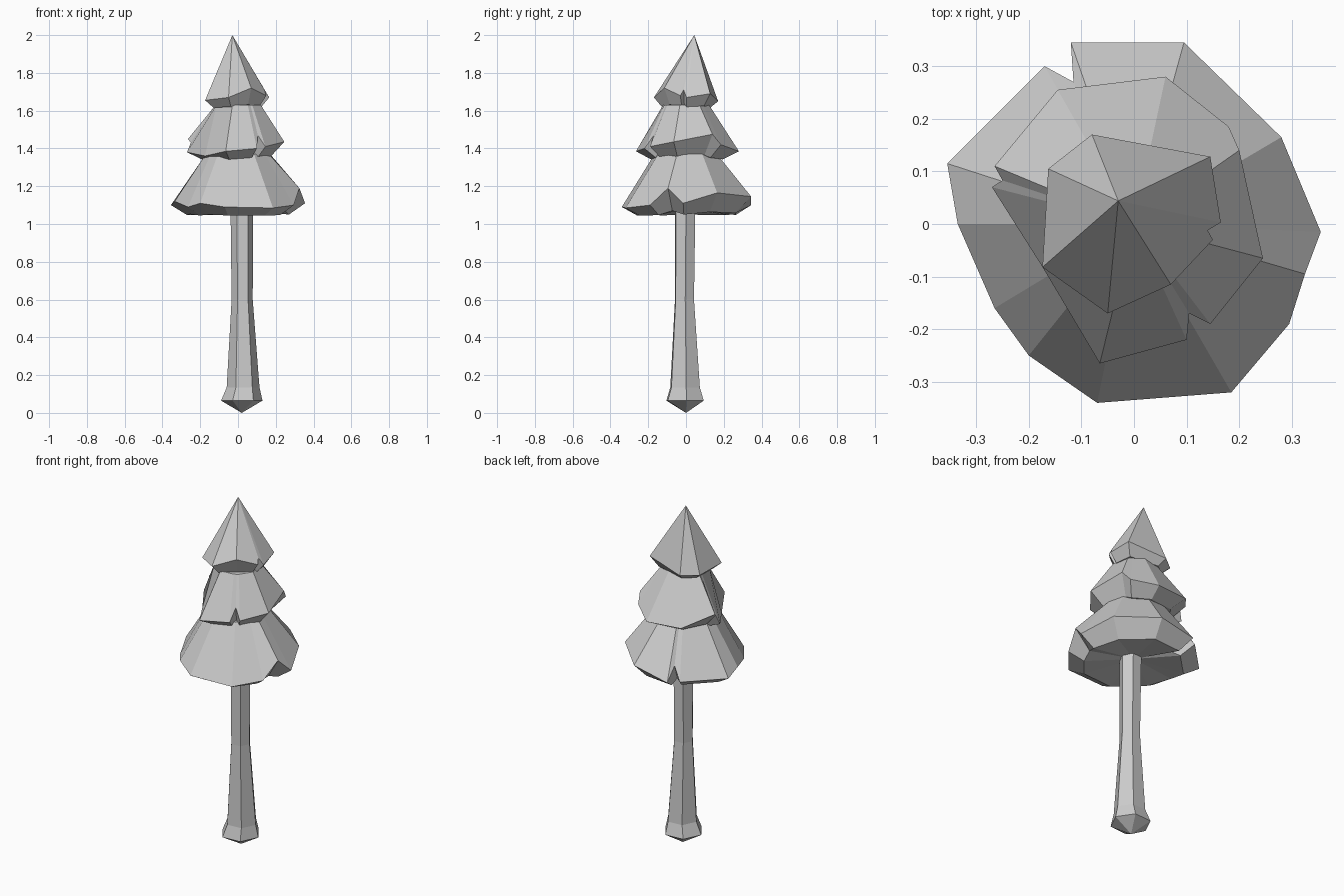
import bpy, bmesh
from math import cos, sin, atan2, hypot, radians

if "Cube" in bpy.data.objects:
    bpy.data.objects.remove(bpy.data.objects["Cube"])


def loft(name, rings, bottom, top=None):
    """Join closed rings (bottom to top); close with a bottom point and a top point or cap."""
    bm = bmesh.new()
    loops = [[bm.verts.new(p) for p in r] for r in rings]
    n = len(loops[0])
    for a, b in zip(loops, loops[1:]):
        for i in range(n):
            j = (i + 1) % n
            bm.faces.new((a[i], a[j], b[j], b[i]))
    tip = bm.verts.new(bottom)
    for i in range(n):
        bm.faces.new((loops[0][(i + 1) % n], loops[0][i], tip))
    if top:
        tip = bm.verts.new(top)
        for i in range(n):
            bm.faces.new((loops[-1][i], loops[-1][(i + 1) % n], tip))
    else:
        bm.faces.new(loops[-1])
    bmesh.ops.recalc_face_normals(bm, faces=bm.faces)
    mesh = bpy.data.meshes.new(name)
    bm.to_mesh(mesh)
    bm.free()
    obj = bpy.data.objects.new(name, mesh)
    bpy.context.collection.objects.link(obj)


def circle_like(rim, radius, z):
    """Ring of even radius at the same bearings as the rim points."""
    return [(x / hypot(x, y) * radius, y / hypot(x, y) * radius, z) for x, y, _ in rim]


def tier(name, rim, under_scale, under_z, centre_z, neck=None, tip=None):
    under = [(x * under_scale, y * under_scale, under_z + 0.25 * (z - rim[0][2]))
             for x, y, z in rim]
    rings = [under, rim]
    if neck:
        rings.append(circle_like(rim, *neck))
    loft(name, rings, (0, 0, centre_z), tip)


# trunk: leaning hexagonal column with a flared, pointed foot
trunk = [(0.02, -0.005, 0.11, 0.065), (0.027, -0.005, 0.087, 0.135),
         (0.022, -0.008, 0.056, 0.6), (0.02, -0.004, 0.06, 1.12)]
loft("trunk", [[(cx + r * cos(radians(60 * i + 4)), cy + r * sin(radians(60 * i + 4)), z)
                for i in range(6)] for cx, cy, r, z in trunk], (0.02, 0, 0))

# lower foliage skirt
lower = [(.355, -.015, 1.11), (.28, .165, 1.165), (.095, .345, 1.145), (-.12, .345, 1.10),
         (-.115, .27, 1.17), (-.17, .30, 1.10), (-.355, .115, 1.10), (-.335, 0, 1.12),
         (-.265, -.16, 1.09), (-.20, -.25, 1.11), (-.07, -.34, 1.09), (.185, -.32, 1.085),
         (.295, -.19, 1.10), (.325, -.095, 1.19)]
tier("lower_foliage", lower, 0.76, 1.05, 1.08, neck=(0.17, 1.37))

# middle foliage skirt
middle = [(.245, -.065, 1.435), (.20, .14, 1.475), (.18, .185, 1.42), (.06, .28, 1.385),
          (-.145, .255, 1.39), (-.265, .11, 1.45), (-.25, .083, 1.43), (-.27, .07, 1.38),
          (-.175, -.08, 1.36), (-.065, -.265, 1.385), (.10, -.22, 1.40), (.105, -.17, 1.47),
          (.145, -.19, 1.41)]
tier("middle_foliage", middle, 0.70, 1.355, 1.36, neck=(0.125, 1.63))

# top foliage cone
upper = [(.165, .003, 1.67), (.145, .128, 1.69), (-.08, .17, 1.65), (-.163, .105, 1.65),
         (-.174, -.082, 1.655), (-.05, -.17, 1.67), (.07, -.115, 1.72), (.15, -.03, 1.68),
         (.14, -.012, 1.71)]
tier("top_foliage", upper, 0.75, 1.62, 1.62, tip=(-0.03, 0.044, 2.0))
